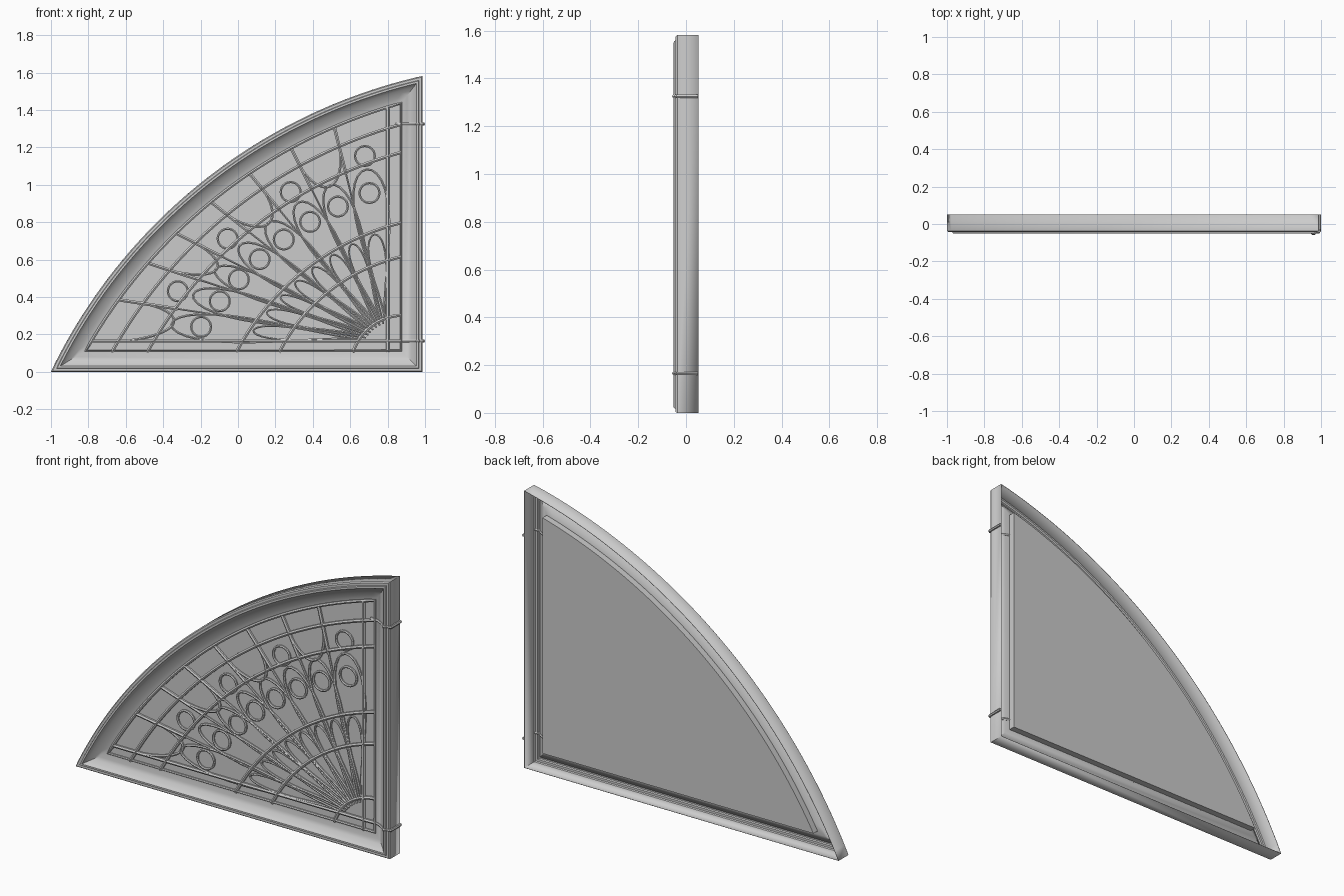
import bpy, bmesh, math
from mathutils import Vector

if "Cube" in bpy.data.objects:
    bpy.data.objects.remove(bpy.data.objects["Cube"], do_unlink=True)

grey = bpy.data.materials.new("stone grey")
grey.use_nodes = True
grey.diffuse_color = (0.6, 0.6, 0.6, 1)
grey.node_tree.nodes["Principled BSDF"].inputs["Base Color"].default_value = (0.6, 0.6, 0.6, 1)

# Layout: arc centre and radius, straight right side, fan origin, glass inset
CX, CZ, RAD, RIGHT = 1.63, -1.265, 2.918, 0.985
FAN = Vector((0.8, 0.165))
INSET = 0.113
LEAD_Y = -0.008


def arc(cx, cz, r, right, bottom, n=48):
    """Arc points from the bottom edge up to the right edge."""
    a0 = math.pi - math.asin((bottom - cz) / r)
    a1 = math.acos((right - cx) / r)
    return [(cx + r * math.cos(a0 + (a1 - a0) * i / n),
             cz + r * math.sin(a0 + (a1 - a0) * i / n)) for i in range(n + 1)]


def outline(d):
    """Closed quarter-fan outline, moved inwards by d."""
    return [(RIGHT - d, d)] + arc(CX, CZ, RAD - d, RIGHT - d, d)


def finish(ob):
    bpy.ops.object.select_all(action='DESELECT')
    ob.select_set(True)
    bpy.context.view_layer.objects.active = ob
    if ob.type == 'CURVE':
        bpy.ops.object.convert(target='MESH')
    bpy.ops.object.shade_smooth_by_angle(angle=math.radians(35))


def sweep(name, profile, cap=False):
    """Carry a profile of (inset, y) points around the outline."""
    bm = bmesh.new()
    rings = [[bm.verts.new((x, y, z)) for x, z in outline(d)] for d, y in profile]
    for a, b in zip(rings, rings[1:]):
        for i in range(len(a)):
            j = (i + 1) % len(a)
            bm.faces.new((a[i], a[j], b[j], b[i]))
    if cap:
        bm.faces.new(rings[0])
        bm.faces.new(rings[-1])
    bmesh.ops.recalc_face_normals(bm, faces=bm.faces)
    me = bpy.data.meshes.new(name)
    bm.to_mesh(me)
    bm.free()
    me.materials.append(grey)
    ob = bpy.data.objects.new(name, me)
    bpy.context.collection.objects.link(ob)
    return ob


def bars(name, paths, radius, closed=False):
    """Round bars along lists of 3D points."""
    cu = bpy.data.curves.new(name, 'CURVE')
    cu.dimensions = '3D'
    cu.bevel_depth = radius
    cu.bevel_resolution = 1
    cu.use_fill_caps = True
    for path in paths:
        sp = cu.splines.new('POLY')
        sp.points.add(len(path) - 1)
        for p, co in zip(sp.points, path):
            p.co = (*co, 1)
        sp.use_cyclic_u = closed
    cu.materials.append(grey)
    ob = bpy.data.objects.new(name, cu)
    bpy.context.collection.objects.link(ob)
    finish(ob)


def flat(points):
    return [(x, LEAD_Y, z) for x, z in points]


def reach(deg):
    """Distance from the fan origin to the glass arc in one direction."""
    u = Vector((math.cos(math.radians(deg)), math.sin(math.radians(deg))))
    o = FAN - Vector((CX, CZ))
    b = o.dot(u)
    return -b + math.sqrt(b * b - o.dot(o) + (RAD - INSET) ** 2)


def polar(deg, k, side=0.0):
    """Point at fraction k of the reach, with a sideways shift."""
    a = math.radians(deg)
    r = reach(deg) * k
    return (FAN.x + r * math.cos(a) - side * math.sin(a),
            FAN.y + r * math.sin(a) + side * math.cos(a))


def teardrop(deg, k0, k1, width, n=32):
    pts = []
    for i in range(n):
        f = math.tau * i / n
        s = (1 - math.cos(f)) / 2
        pts.append(polar(deg, k0 + (k1 - k0) * s, width * math.sin(f) * s / 0.65))
    return flat(pts)


def ring(deg, k, r=0.053, n=24):
    x, z = polar(deg, k)
    return flat([(x + r * math.cos(math.tau * i / n), z + r * math.sin(math.tau * i / n))
                 for i in range(n)])


# Moulded hollow frame: outer wall, raised bead, cove down to the glass
moulding = [(0, 0.052), (0, -0.036), (0.005, -0.042), (0.018, -0.042), (0.021, -0.05),
            (0.03, -0.05), (0.035, -0.043), (0.045, -0.034), (0.06, -0.024),
            (0.08, -0.013), (0.1, -0.006), (INSET, -0.004)]
frame = sweep("frame", moulding)
shell = frame.modifiers.new("thickness", 'SOLIDIFY')
shell.thickness = 0.003
shell.offset = 0
finish(frame)

# Glass slab standing proud inside the hollow back
finish(sweep("glass_panel", [(0.103, -0.002), (0.103, 0.035)], cap=True))

# Border and concentric glazing bars
glass_right, glass_bottom = RIGHT - INSET, INSET - 0.008
bars("glass_border", [flat(outline(INSET))], 0.009, closed=True)
arcs = []
for k in (0.1, 0.345, 0.49, 0.79, 0.91):
    c = FAN + k * (Vector((CX, CZ)) - FAN)
    arcs.append(flat(arc(c.x, c.y, k * (RAD - INSET), glass_right, glass_bottom)))
bars("arc_bars", arcs, 0.01)

# Upright bar, level bar and the two ties that run over the frame
top = polar(90, 1)
left = polar(180, 1)
bars("straight_bars", [flat([(FAN.x, glass_bottom), top]), flat([left, (glass_right, FAN.y)])], 0.01)
ties = []
for z in (FAN.y, 1.325):
    over = [(RIGHT - d + (0.007 if d < 0.01 else 0), y - 0.001, z) for d, y in moulding]
    ties.append(over + [(glass_right - 0.03, LEAD_Y, z)])
bars("frame_ties", ties, 0.008)

# Spokes and the ornaments in each sector
edges = [180, 171.3, 162, 153, 141.8, 129.5, 116.6, 104, 90]
bars("outer_spokes", [flat([polar(a, 0.78), polar(a, 1)]) for a in edges[1:-1]], 0.01)
bars("inner_spokes", [flat([polar(a, 0.08), polar(a, 0.78)]) for a in edges[1:-1]], 0.006)
rings, drops, leaves, cups = [], [], [], []
for i, (a, b) in enumerate(zip(edges, edges[1:])):
    mid, half = (a + b) / 2, (a - b) / 2
    room = math.tan(math.radians(half)) * reach(mid)
    rings.append(ring(mid, 0.66))
    drops.append(teardrop(mid, 0.1, 0.765, room * 0.62))
    leaves.append(teardrop(mid, 0.1, 0.475, room * 0.3))
    if i % 2:
        rings.append(ring(mid, 0.825))
    else:
        sweep_angles = [math.pi * (j / 20 - 0.5) for j in range(21)]
        cups.append(flat([polar(mid + half * math.sin(f), 0.91 - 0.15 * math.cos(f))
                          for f in sweep_angles]))
bars("roundels", rings, 0.007, closed=True)
bars("teardrops", drops, 0.007, closed=True)
bars("leaves", leaves, 0.006, closed=True)
bars("cups", cups, 0.008)
